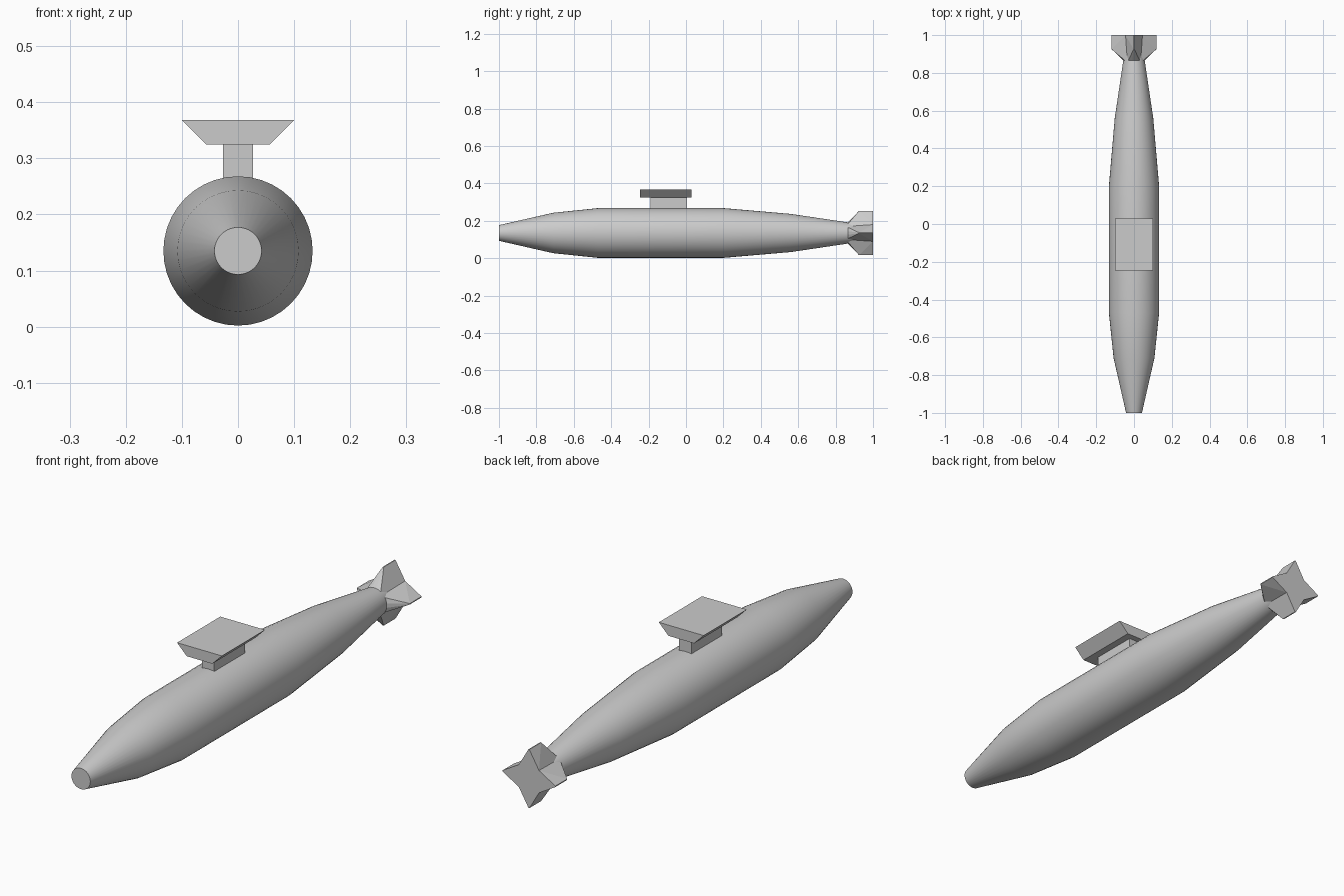
import bpy, bmesh, math
from mathutils import Matrix, Vector

if "Cube" in bpy.data.objects:
    bpy.data.objects.remove(bpy.data.objects["Cube"])

AXIS_Z = 0.135

grey = bpy.data.materials.new("plain_grey")
grey.use_nodes = True
grey.diffuse_color = (0.6, 0.6, 0.6, 1)
grey.node_tree.nodes["Principled BSDF"].inputs["Base Color"].default_value = (0.6, 0.6, 0.6, 1)


def finish(name, bm, smooth=False):
    bmesh.ops.recalc_face_normals(bm, faces=bm.faces[:])
    mesh = bpy.data.meshes.new(name)
    bm.to_mesh(mesh)
    bm.free()
    mesh.materials.append(grey)
    obj = bpy.data.objects.new(name, mesh)
    bpy.context.collection.objects.link(obj)
    if smooth:
        bpy.ops.object.select_all(action="DESELECT")
        obj.select_set(True)
        bpy.context.view_layer.objects.active = obj
        bpy.ops.object.shade_smooth_by_angle(angle=math.radians(30))
    return obj


def hull_solid(name, points):
    bm = bmesh.new()
    for p in points:
        bm.verts.new(p)
    bmesh.ops.convex_hull(bm, input=bm.verts[:])
    bmesh.ops.dissolve_limit(bm, angle_limit=0.01, verts=bm.verts[:], edges=bm.edges[:])
    return finish(name, bm)


# Hull: round sections lofted along y, flat capped at both ends
profile = [(-1, 0.042), (-0.71, 0.108), (-0.47, 0.133), (0.2, 0.133),
           (0.56, 0.102), (0.87, 0.056), (0.998, 0.042)]
SIDES = 40
bm = bmesh.new()
rings = []
for y, r in profile:
    angles = [2 * math.pi * i / SIDES for i in range(SIDES)]
    rings.append([bm.verts.new((r * math.cos(a), y, AXIS_Z + r * math.sin(a))) for a in angles])
for a, b in zip(rings, rings[1:]):
    for i in range(SIDES):
        j = (i + 1) % SIDES
        bm.faces.new((a[i], a[j], b[j], b[i]))
bm.faces.new(rings[0])
bm.faces.new(rings[-1])
finish("hull", bm, smooth=True)

# Tail fins: four tapered wedges whose rear faces form a star
for k, side in enumerate(("upper", "left", "lower", "right")):
    turn = Matrix.Translation((0, 0, AXIS_Z)) @ Matrix.Rotation(k * math.pi / 2, 4, "Y")
    points = [Vector((0, 1, 0)), Vector((0, 0.86, 0))]
    for s in (-1, 1):
        points += [Vector((s * 0.045, 1, 0.045)), Vector((s * 0.035, 0.855, 0.035)),
                   Vector((s * 0.002, 1, 0.118)), Vector((s * 0.002, 0.925, 0.118)),
                   Vector((s * 0.01, 0.86, 0.05))]
    hull_solid(side + "_tail_fin", [turn @ p for p in points])

# Pylon on top of the hull
hull_solid("pylon", [(x, y, z) for x in (-0.027, 0.027)
                     for y in (-0.19, 0.005) for z in (0.24, 0.326)])

# Platform flaring outwards towards its top
hull_solid("platform", [(s * w, y, z) for s in (-1, 1) for y in (-0.245, 0.03)
                        for w, z in ((0.057, 0.325), (0.1, 0.368))])
